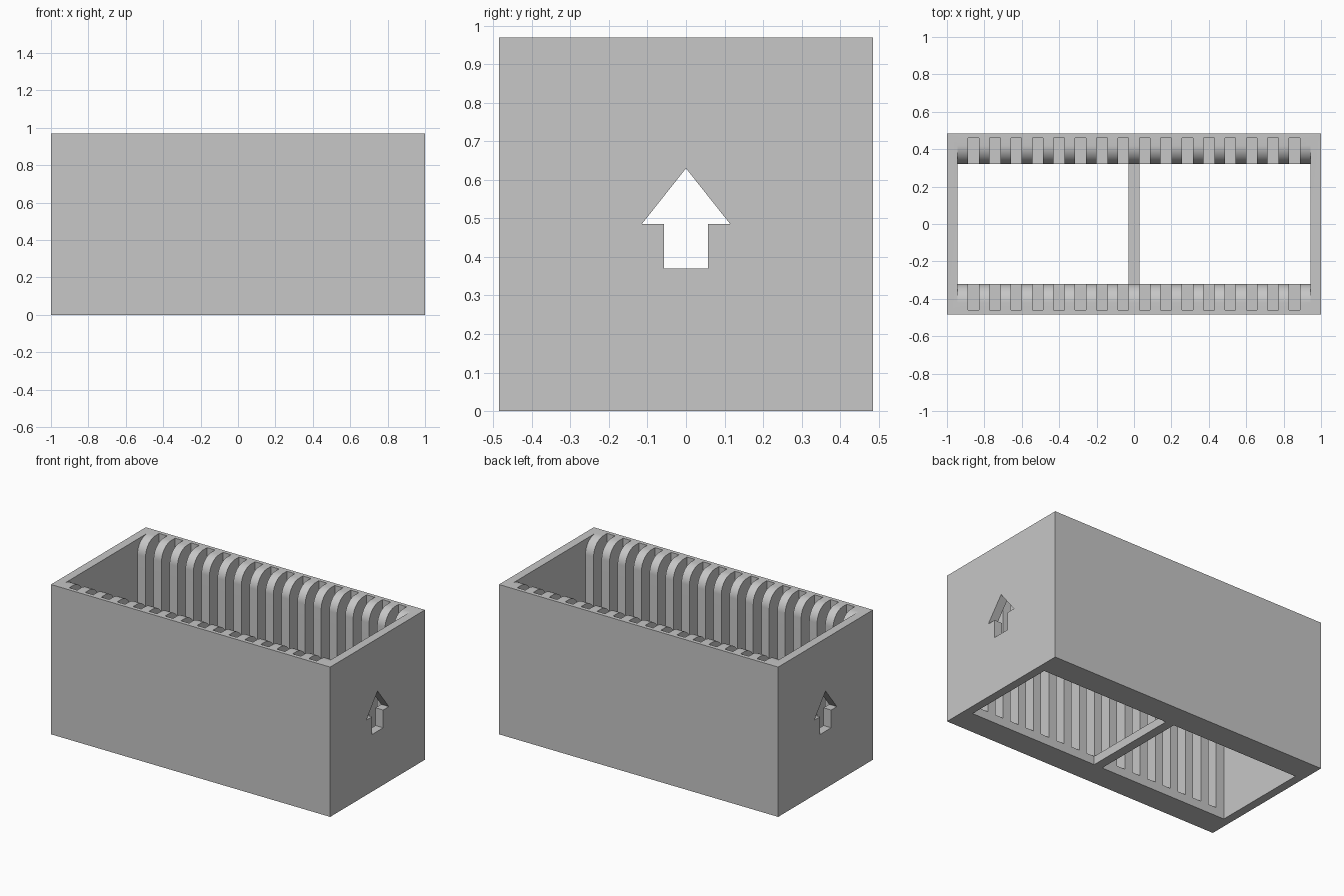
import bpy, bmesh, math

if "Cube" in bpy.data.objects:
    bpy.data.objects.remove(bpy.data.objects["Cube"], do_unlink=True)

# Overall sizes
HALF_X, HALF_Y, HEIGHT = 1.0, 0.485, 0.97
IN_X, IN_Y = 0.945, 0.321
FLOOR = 0.055
ROUND = 0.1
SLOTS, PITCH, SLOT_W, SLOT_Y = 16, 0.1144, 0.058, 0.46

grey = bpy.data.materials.new("plain_grey")
grey.use_nodes = True
colour = (0.57, 0.57, 0.57, 1)
grey.diffuse_color = colour
grey.node_tree.nodes["Principled BSDF"].inputs["Base Color"].default_value = colour


def add_box(bm, x0, x1, y0, y1, z0, z1):
    made = bmesh.ops.create_cube(bm, size=1)["verts"]
    for v in made:
        v.co.x = x1 if v.co.x > 0 else x0
        v.co.y = y1 if v.co.y > 0 else y0
        v.co.z = z1 if v.co.z > 0 else z0


def add_prism(bm, profile, half):
    """Extrude a (y, z) outline along x."""
    face = bm.faces.new([bm.verts.new((-half, y, z)) for y, z in profile])
    out = bmesh.ops.extrude_face_region(bm, geom=[face])["geom"]
    moved = [g for g in out if isinstance(g, bmesh.types.BMVert)]
    bmesh.ops.translate(bm, verts=moved, vec=(2 * half, 0, 0))


def finish(bm, name):
    bmesh.ops.recalc_face_normals(bm, faces=bm.faces)
    mesh = bpy.data.meshes.new(name)
    bm.to_mesh(mesh)
    bm.free()
    mesh.materials.append(grey)
    obj = bpy.data.objects.new(name, mesh)
    bpy.context.collection.objects.link(obj)
    return obj


# Solid block for the box
bm = bmesh.new()
add_box(bm, -HALF_X, HALF_X, -HALF_Y, HALF_Y, 0, HEIGHT)
box = finish(bm, "slotted_box")

# Cavity outline, flaring out in a quarter round at the rim
half_outline = [(IN_Y, -0.1)]
for i in range(17):
    a = math.pi / 2 * i / 16
    half_outline.append((IN_Y + ROUND * (1 - math.cos(a)),
                         HEIGHT - ROUND + ROUND * math.sin(a)))
half_outline.append((IN_Y + ROUND, HEIGHT + 0.1))
bm = bmesh.new()
add_prism(bm, half_outline + [(-y, z) for y, z in reversed(half_outline)], IN_X)
cavity = finish(bm, "cavity_cutter")

# Row of slots in both long walls
bm = bmesh.new()
for i in range(SLOTS):
    x = (i - (SLOTS - 1) / 2) * PITCH
    add_box(bm, x - SLOT_W / 2, x + SLOT_W / 2, -SLOT_Y, SLOT_Y, FLOOR, HEIGHT + 0.2)
slots = finish(bm, "slot_cutter")

# Arrow opening through both end walls
arrow_half = [(0.057, 0.37), (0.057, 0.485), (0.115, 0.485)]
bm = bmesh.new()
add_prism(bm, arrow_half + [(0, 0.63)] + [(-y, z) for y, z in reversed(arrow_half)], 1.2)
arrow = finish(bm, "arrow_cutter")

# Cut the openings
for cutter in (cavity, slots, arrow):
    mod = box.modifiers.new(cutter.name, "BOOLEAN")
    mod.operation = "DIFFERENCE"
    mod.solver = "EXACT"
    mod.object = cutter
bpy.context.view_layer.update()
cut = bpy.data.meshes.new_from_object(box.evaluated_get(bpy.context.evaluated_depsgraph_get()))
box.modifiers.clear()
box.data = cut
for cutter in (cavity, slots, arrow):
    bpy.data.objects.remove(cutter, do_unlink=True)

bpy.ops.object.select_all(action="DESELECT")
box.select_set(True)
bpy.context.view_layer.objects.active = box
bpy.ops.object.shade_smooth_by_angle(angle=math.radians(30))

# Bar across the open base
bm = bmesh.new()
add_box(bm, -0.03, 0.03, -IN_Y, IN_Y, 0, FLOOR)
finish(bm, "centre_bar")
